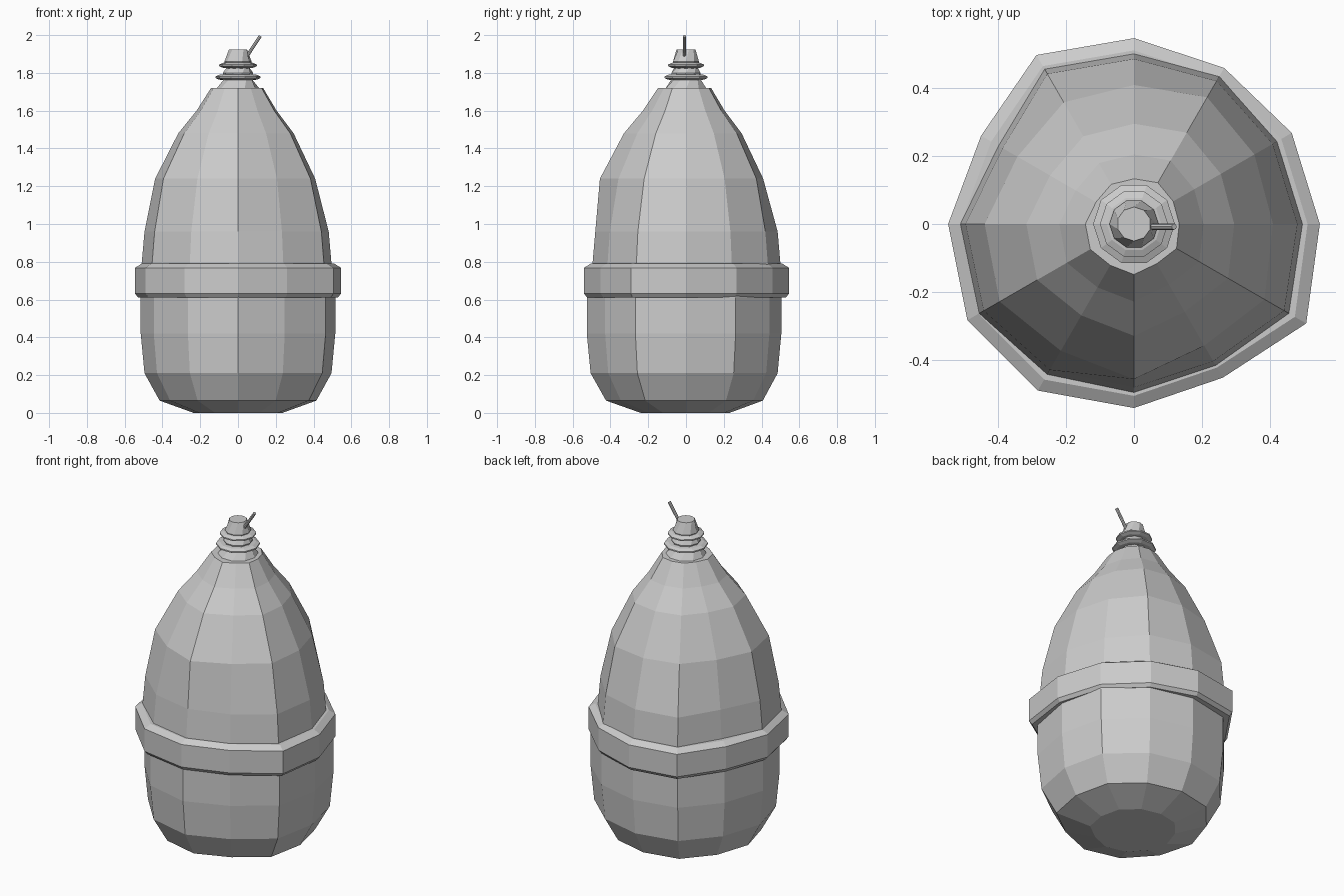
import bpy
import bmesh
from math import cos, sin, tau
from mathutils import Vector

cube = bpy.data.objects.get("Cube")
if cube:
    bpy.data.objects.remove(cube, do_unlink=True)

grey = bpy.data.materials.new("plain_grey")
grey.use_nodes = True
grey.diffuse_color = (0.6, 0.6, 0.6, 1)
grey.node_tree.nodes["Principled BSDF"].inputs["Base Color"].default_value = (0.6, 0.6, 0.6, 1)

# Hand-cut radius at each of the twelve corners, starting at +x, anticlockwise
LOWER = [1.0, 1.02, 0.99, 0.98, 1.01, 0.97, 1.0, 1.0, 1.03, 1.02, 0.96, 1.04]
MIDDLE = [0.98, 0.96, 0.99, 0.99, 1.04, 0.91, 1.01, 1.04, 1.01, 0.98, 0.95, 1.04]
UPPER = [0.95, 0.95, 1.0, 0.95, 0.96, 0.92, 1.02, 1.06, 1.0, 1.06, 0.96, 1.03]
BAND = [1.0, 0.98, 0.97, 1.0, 1.05, 0.95, 1.0, 1.035, 1.035, 0.99, 0.955, 1.07]
ROUND = [1] * 10


def finish(name, bm):
    bmesh.ops.recalc_face_normals(bm, faces=bm.faces)
    mesh = bpy.data.meshes.new(name)
    bm.to_mesh(mesh)
    bm.free()
    mesh.materials.append(grey)
    obj = bpy.data.objects.new(name, mesh)
    bpy.context.collection.objects.link(obj)
    return obj


def lathe(name, sections, closed=False, twist=0):
    """Flat-sided lathe through (corners, profile) sections; closed loops the profile."""
    bm = bmesh.new()
    rings = []
    for corners, profile in sections:
        n = len(corners)
        for r, z in profile:
            turn = len(rings) * twist
            angles = [(i + turn) * tau / n for i in range(n)]
            rings.append([bm.verts.new((r * f * cos(a), r * f * sin(a), z))
                          for a, f in zip(angles, corners)])
    pairs = list(zip(rings, rings[1:]))
    if closed:
        pairs.append((rings[-1], rings[0]))
    else:
        bm.faces.new(rings[0])
        bm.faces.new(rings[-1])
    for low, high in pairs:
        for i in range(n):
            j = (i + 1) % n
            bm.faces.new((low[i], low[j], high[j], high[i]))
    return finish(name, bm)


# Faceted egg-shaped body
lathe("body", [
    (LOWER, [(0.235, 0), (0.415, 0.065), (0.495, 0.21), (0.515, 0.42), (0.515, 0.61)]),
    (MIDDLE, [(0.505, 0.79), (0.49, 0.96)]),
    (UPPER, [(0.43, 1.24), (0.31, 1.48), (0.215, 1.6), (0.14, 1.72)])])

# Raised band round the middle
lathe("middle_band", [(BAND, [(0.475, 0.61), (0.53, 0.612), (0.546, 0.632),
                              (0.546, 0.768), (0.51, 0.79), (0.475, 0.79)])], closed=True)

# Twisted neck with two thin collars
lathe("neck", [(ROUND, [(0.115, 1.715), (0.075, 1.77), (0.08, 1.80), (0.062, 1.83),
                        (0.072, 1.86), (0.05, 1.925)])], twist=0.5)
for name, r, z in (("lower_collar", 0.12, 1.777), ("upper_collar", 0.1, 1.84)):
    lathe(name, [(ROUND, [(0.06, z - 0.016), (r - 0.02, z - 0.013), (r, z - 0.004),
                          (r, z + 0.004), (r - 0.02, z + 0.013), (0.06, z + 0.016)])],
          closed=True)

# Slanted pin on the left of the neck
start, end = Vector((0.045, -0.008, 1.885)), Vector((0.118, -0.008, 1.995))
bm = bmesh.new()
bmesh.ops.create_cone(bm, cap_ends=True, segments=8, radius1=0.009, radius2=0.009,
                      depth=(end - start).length)
pin = finish("pin", bm)
pin.location = (start + end) / 2
pin.rotation_mode = 'QUATERNION'
pin.rotation_quaternion = (end - start).to_track_quat('Z', 'Y')
